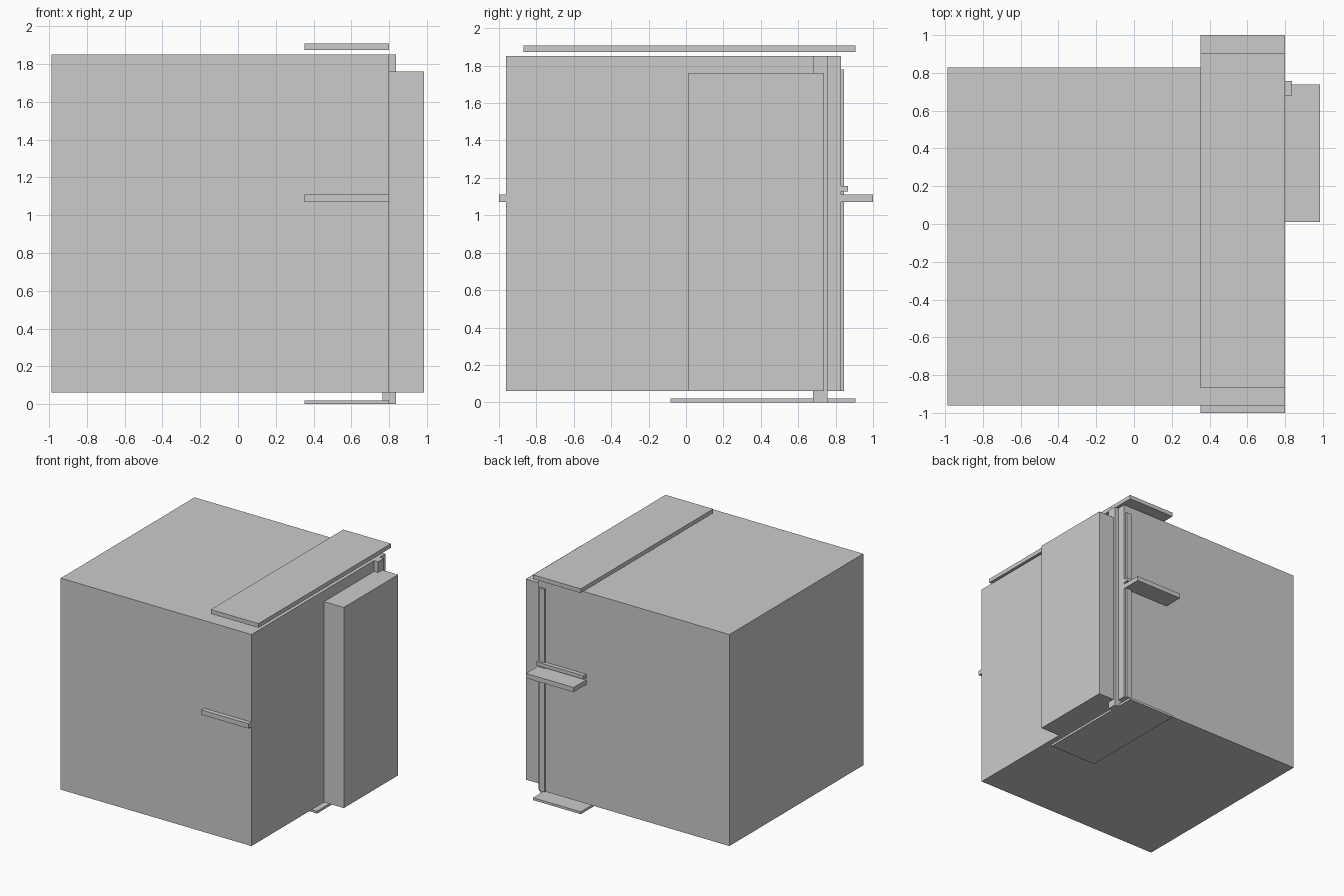
import bpy, bmesh
from mathutils import Vector

if "Cube" in bpy.data.objects:
    bpy.data.objects.remove(bpy.data.objects["Cube"])


def box(name, x, y, z):
    """Axis-aligned box from its (min, max) extents."""
    lo, hi = Vector((x[0], y[0], z[0])), Vector((x[1], y[1], z[1]))
    mid, size = (lo + hi) / 2, hi - lo
    bm = bmesh.new()
    bmesh.ops.create_cube(bm, size=1)
    bmesh.ops.scale(bm, vec=size, verts=bm.verts)
    mesh = bpy.data.meshes.new(name)
    bm.to_mesh(mesh)
    bm.free()
    obj = bpy.data.objects.new(name, mesh)
    obj.location = mid
    bpy.context.collection.objects.link(obj)
    return obj


SHELF_X = (0.353, 0.80)

# Large main block and the smaller block on its right side
box("main_body", (-0.988, 0.80), (-0.962, 0.83), (0.06, 1.852))
box("side_block", (0.80, 0.985), (0.01, 0.738), (0.06, 1.76))

# Horizontal plates: top, bottom and the two middle ledges
box("top_plate", SHELF_X, (-0.868, 0.905), (1.874, 1.909))
box("bottom_plate", SHELF_X, (-0.083, 0.905), (0.0, 0.02))
for name, y in (("front_ledge", (-1.0, -0.962)), ("back_ledge", (0.83, 1.0))):
    box(name, SHELF_X, y, (1.07, 1.11))

# Small rail above the back ledge
box("back_rail", SHELF_X, (0.83, 0.865), (1.127, 1.157))

# Corner post and the thin upright strip on the back face
box("corner_post", (0.765, 0.838), (0.68, 0.757), (0.0, 1.852))
box("back_strip", (0.735, 0.785), (0.83, 0.845), (0.06, 1.78))
